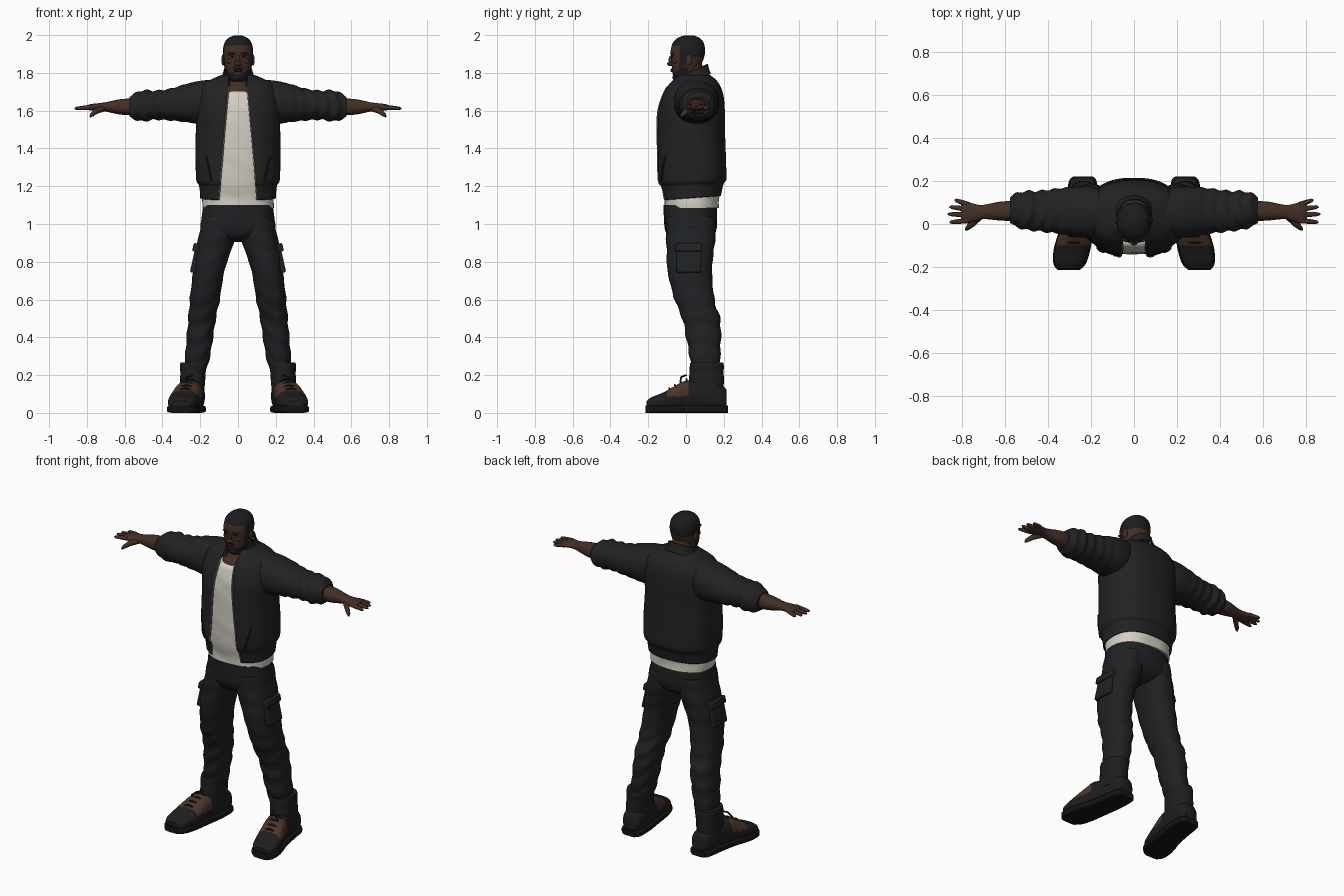
import bpy, bmesh
from math import sin, cos, pi, radians
from mathutils import Vector, Matrix

cube = bpy.data.objects.get("Cube")
if cube:
    bpy.data.objects.remove(cube)


def material(name, r, g, b):
    m = bpy.data.materials.new(name)
    m.use_nodes = True
    m.diffuse_color = (r, g, b, 1)
    bsdf = next(n for n in m.node_tree.nodes if n.type == 'BSDF_PRINCIPLED')
    bsdf.inputs["Base Color"].default_value = (r, g, b, 1)
    bsdf.inputs["Roughness"].default_value = .8
    return m


JACKET = material("jacket black", .016, .016, .017)
TROUSERS = material("trouser black", .014, .015, .017)
HAIR = material("hair black", .012, .012, .013)
BOOT = material("boot black", .013, .013, .014)
SOLE = material("sole black", .007, .007, .007)
SKIN = material("brown skin", .055, .028, .019)
LIP = material("dark lip", .04, .017, .013)
SHIRT = material("off white shirt", .65, .62, .55)
TONGUE = material("brown leather", .07, .035, .022)
ZIP = material("zip metal", .25, .25, .25)
parts = []


def finish(name, bm, mats, rule=None):
    bmesh.ops.recalc_face_normals(bm, faces=bm.faces)
    if rule:
        for f in bm.faces:
            f.material_index = rule(f.calc_center_median())
    me = bpy.data.meshes.new(name)
    bm.to_mesh(me)
    bm.free()
    for m in mats:
        me.materials.append(m)
    ob = bpy.data.objects.new(name, me)
    bpy.context.collection.objects.link(ob)
    parts.append(ob)
    return ob


def grid(name, rings, mats, closed=True, rule=None):
    """Bridge rings of points into a surface, capped when the rings are closed."""
    bm = bmesh.new()
    rows = [[bm.verts.new(p) for p in ring] for ring in rings]
    count = len(rows[0])
    for lower, upper in zip(rows, rows[1:]):
        for i in range(count if closed else count - 1):
            j = (i + 1) % count
            bm.faces.new((lower[i], lower[j], upper[j], upper[i]))
    if closed:
        bm.faces.new(rows[0])
        bm.faces.new(rows[-1])
    return finish(name, bm, mats, rule)


def smooth_rings(rings, steps):
    """Catmull-Rom interpolation through the ring values."""
    pts = [Vector(r) for r in rings]
    pts = [pts[0]] + pts + [pts[-1]]
    for a, b, c, d in zip(pts, pts[1:], pts[2:], pts[3:]):
        for k in range(steps):
            t = k / steps
            yield b + (c - a) * t / 2 + (a - b * 2.5 + c * 2 - d / 2) * t * t \
                + ((b - c) * 1.5 + (d - a) / 2) * t ** 3
    yield pts[-1]


def power(v, e):
    return abs(v) ** e * (1 if v > 0 else -1)


def loft(name, rings, mats, axis='z', side=1, n=2.2, gap=None, fold=None,
         tilt=None, rule=None, seg=48, steps=6):
    """Loft rounded sections given as (position, centre u, v, radius u, v)."""
    out = []
    for t, cu, cv, ru, rv in smooth_rings(rings, steps):
        start = 0
        if gap:
            start = (min(gap(t) / ru, 1)) ** (n / 2)
        row = []
        for i in range(seg):
            a = start + (2 * pi - 2 * start) * i / (seg - 1) if gap else 2 * pi * i / seg
            k = 1 + fold(t, a) if fold else 1
            u = cu + k * ru * power(sin(a), 2 / n)
            v = cv - k * rv * power(cos(a), 2 / n)
            p = {'z': (u, v, t), 'x': (t, u, v), 'y': (u, t, v)}[axis]
            lift = tilt(t, p[1]) if tilt else 0
            row.append(Vector((p[0] * side, p[1], p[2] + lift)))
        out.append(row)
    return grid(name, out, mats, not gap, rule), out


def tube(name, points, radii, mat, seg=10):
    pts = [Vector(p) for p in points]
    axis = (pts[-1] - pts[0]).normalized()
    u = axis.orthogonal().normalized()
    v = axis.cross(u)
    return grid(name, [[p + (u * cos(2 * pi * i / seg) + v * sin(2 * pi * i / seg)) * r
                        for i in range(seg)] for p, r in zip(pts, radii)], [mat])


def blob(name, loc, size, mat):
    bm = bmesh.new()
    bmesh.ops.create_uvsphere(bm, u_segments=20, v_segments=12, radius=1)
    bm.transform(Matrix.Translation(loc) @ Matrix.Diagonal((*size, 1)))
    return finish(name, bm, [mat])


def box(name, loc, size, angle, mat):
    bm = bmesh.new()
    bmesh.ops.create_cube(bm, size=1)
    bm.transform(Matrix.Translation(loc) @ Matrix.Rotation(angle, 4, 'Y') @ Matrix.Diagonal((*size, 1)))
    ob = finish(name, bm, [mat])
    bev = ob.modifiers.new("soft edge", 'BEVEL')
    bev.width, bev.segments = .008, 2


# Head, with hair and beard as coloured regions
def head_colour(c):
    x, y, z = abs(c.x), c.y, c.z
    hair = z > (1.945 if y < -.035 else 1.885)
    sideburn = -.035 < y < -.005 and z > 1.81
    jaw = y < .01 and z < 1.802 + .4 * (y + .07) and (x > .022 or z < 1.795)
    moustache = y < 0 and x < .028 and 1.824 < z < 1.833
    return int(hair or sideburn or jaw or moustache)


loft("head", [(1.755, 0, -.03, .028, .025), (1.766, 0, -.02, .045, .046), (1.79, 0, -.005, .06, .065),
              (1.83, 0, 0, .072, .075), (1.88, 0, .008, .078, .087), (1.92, 0, .01, .08, .091),
              (1.96, 0, .012, .071, .081), (1.985, 0, .014, .05, .058), (1.999, 0, .015, .018, .022)],
     [SKIN, HAIR], rule=head_colour, seg=80, steps=10)
loft("neck", [(1.66, 0, .02, .1, .122), (1.71, 0, .02, .085, .105), (1.75, 0, .025, .062, .075),
              (1.8, 0, .03, .06, .062), (1.85, 0, .03, .055, .055)], [SKIN])
blob("nose_tip", (0, -.083, 1.848), (.019, .017, .012), SKIN)
blob("nose_bridge", (0, -.078, 1.868), (.01, .014, .026), SKIN)
blob("upper_lip", (0, -.073, 1.819), (.024, .009, .005), LIP)
blob("lower_lip", (0, -.072, 1.81), (.021, .009, .006), LIP)
blob("chin", (0, -.058, 1.776), (.024, .014, .015), HAIR)
for s, side in ((1, "left"), (-1, "right")):
    blob(side + "_ear", (s * .079, .015, 1.868), (.009, .018, .03), SKIN)
    blob(side + "_brow_ridge", (s * .03, -.07, 1.9), (.026, .012, .008), SKIN)
    blob(side + "_eyebrow", (s * .031, -.077, 1.902), (.021, .007, .004), HAIR)
    blob(side + "_eye", (s * .029, -.074, 1.886), (.011, .005, .004), HAIR)
    blob(side + "_cheek", (s * .04, -.052, 1.862), (.022, .018, .016), SKIN)

# Shirt
loft("shirt", [(1.085, 0, .03, .188, .145), (1.14, 0, .03, .188, .146), (1.22, 0, .03, .192, .162),
               (1.35, 0, .028, .205, .168), (1.5, 0, .025, .205, .165), (1.6, 0, .028, .205, .162),
               (1.68, 0, .038, .19, .15), (1.702, 0, .03, .11, .125)], [SHIRT], n=2.4,
     fold=lambda t, a: .011 * sin(55 * t + 7 * sin(a)) * sin(13 * t + 2 * a))


# Open jacket, collar and zip
def opening(z):
    return .105 - max(0, min(1, (z - 1.12) / .58)) * .053


jacket, rows = loft(
    "jacket_body", [(1.135, 0, .03, .2, .155), (1.2, 0, .03, .206, .168), (1.235, 0, .03, .222, .185),
                    (1.35, 0, .028, .225, .183), (1.5, 0, .025, .222, .18), (1.6, 0, .028, .225, .178),
                    (1.68, 0, .037, .218, .163), (1.735, 0, .042, .195, .138),
                    (1.767, 0, .045, .14, .11), (1.79, 0, .04, .085, .085)],
    [JACKET], n=2.4, gap=opening, seg=64,
    fold=lambda t, a: .008 * sin(4 * a + 14 * t) * min(1, abs(t - 1.2) * 8),
    tilt=lambda t, y: .08 * y * max(0, min(1, (1.32 - t) * 5)))
collar, _ = loft("jacket_collar", [(1.745, 0, .03, .102, .102), (1.775, 0, .03, .085, .092),
                                   (1.805, 0, .032, .076, .084)],
                 [JACKET], gap=lambda t: .048, tilt=lambda t, y: .45 * (y - .02))
for ob in (jacket, collar):
    shell = ob.modifiers.new("cloth thickness", 'SOLIDIFY')
    shell.thickness, shell.offset = .006, -1
for end, side in ((0, "right"), (-1, "left")):
    edge = [r[end] + Vector((0, -.001, 0)) for r in rows if r[end].z < 1.73]
    tube(side + "_zip", edge, [.0035] * len(edge), ZIP, 6)

# Trouser seat
loft("trouser_seat", [(.905, 0, .025, .05, .07), (.93, 0, .025, .13, .115), (.97, 0, .025, .195, .136),
                      (1.03, 0, .024, .193, .141), (1.1, 0, .022, .184, .141)], [TROUSERS], n=2.4)


def sleeve_fold(t, a):
    return max(0, min(1, (t - .24) * 5)) * .05 * sin(105 * t + 2 * sin(a) + 1.5 * cos(2 * a))


def leg_fold(t, a):
    return (.035 if t < .62 else .012) * sin(62 * t + 2.2 * sin(a) + 1.3 * cos(2 * a))


def boot_colour(c):
    return int(-.105 < c.y < .01 and c.z > .085)


for s, side in ((1, "left"), (-1, "right")):
    # Sleeve, forearm and hand
    loft(side + "_sleeve", [(.1, .05, 1.662, .095, .105), (.2, .055, 1.645, .118, .113),
                            (.28, .058, 1.64, .115, .1), (.36, .06, 1.632, .104, .084),
                            (.44, .06, 1.629, .094, .077), (.5, .063, 1.626, .09, .082),
                            (.55, .065, 1.622, .077, .068), (.575, .065, 1.62, .06, .053)],
         [JACKET], 'x', s, fold=sleeve_fold, steps=10)
    loft(side + "_forearm", [(.54, .06, 1.62, .047, .045), (.62, .06, 1.62, .044, .041),
                             (.7, .056, 1.62, .033, .025), (.735, .053, 1.62, .039, .02),
                             (.78, .053, 1.618, .05, .017), (.803, .054, 1.616, .042, .011)],
         [SKIN], 'x', s, seg=28)
    for finger, y0, tip, y1 in (("index", .016, .858, .008), ("middle", .042, .866, .046),
                                ("ring", .068, .858, .08), ("little", .09, .833, .112)):
        a, b = Vector((s * .77, y0, 1.619)), Vector((s * tip, y1, 1.611))
        tube(f"{side}_{finger}_finger", [a, a.lerp(b, .5), a.lerp(b, .88), b],
             [.0135, .0115, .009, .003], SKIN)
    tube(side + "_thumb", [(s * .715, .04, 1.612), (s * .75, .002, 1.598),
                           (s * .775, -.02, 1.578), (s * .783, -.028, 1.568)],
         [.019, .015, .011, .004], SKIN)

    # Jacket pocket welt
    tube(side + "_jacket_pocket", [(s * .14, -.131, 1.23), (s * .156, -.123, 1.3), (s * .17, -.111, 1.36)],
         [.005, .007, .005], JACKET, 8)

    # Trouser leg and cargo pocket
    loft(side + "_trouser_leg", [(1.04, .095, .025, .092, .13), (.93, .112, .025, .097, .131),
                                 (.85, .134, .022, .094, .124), (.75, .155, .02, .083, .118),
                                 (.6, .176, .045, .079, .105), (.5, .19, .08, .073, .1),
                                 (.4, .202, .093, .07, .092), (.3, .214, .1, .066, .081),
                                 (.24, .224, .106, .06, .075)],
         [TROUSERS], side=s, n=2.3, fold=leg_fold, steps=9)
    box(side + "_cargo_pocket", (s * .222, .015, .81), (.036, .13, .14), -.22 * s, TROUSERS)
    box(side + "_cargo_flap", (s * .214, .015, .873), (.05, .14, .045), -.22 * s, TROUSERS)

    # Boot: shaft, foot, sole and laces
    loft(side + "_boot_shaft", [(.09, .245, .105, .068, .096), (.18, .24, .108, .066, .092),
                                (.24, .237, .11, .07, .09), (.268, .235, .11, .068, .086)],
         [BOOT], side=s, fold=lambda t, a: .012 * sin(80 * t))
    foot = [(.215, .237, .07, .04, .05), (.19, .238, .08, .06, .065), (.1, .245, .09, .068, .075),
            (0, .262, .092, .071, .078), (-.06, .276, .076, .077, .066), (-.12, .289, .06, .08, .048),
            (-.18, .299, .05, .07, .034), (-.208, .304, .042, .045, .022)]
    loft(side + "_boot_foot", foot, [BOOT, TONGUE], 'y', s, n=2.5, rule=boot_colour)
    loft(side + "_boot_sole", [(y * 1.03, x, .02, r + .005, .02) for y, x, _, r, _ in foot],
         [SOLE], 'y', s, n=5)
    for i in range(4):
        y, z, x = .012 - .03 * i, .178 - .016 * i, .26 + .007 * i
        tube(f"{side}_lace_{i + 1}", [(s * (x - .055), y, z - .038), (s * (x - .028), y - .008, z - .007),
                                      (s * x, y - .01, z), (s * (x + .028), y - .008, z - .007),
                                      (s * (x + .055), y, z - .038)], [.006] * 5, BOOT, 6)
    tube(side + "_lace_knot", [(s * .24, 0, .2), (s * .27, -.025, .19), (s * .3, -.03, .165)],
         [.005] * 3, BOOT, 6)

# Smooth shading with sharp edges kept
bpy.ops.object.select_all(action='DESELECT')
for ob in parts:
    ob.select_set(True)
bpy.context.view_layer.objects.active = parts[0]
bpy.ops.object.shade_smooth_by_angle(angle=radians(40))
